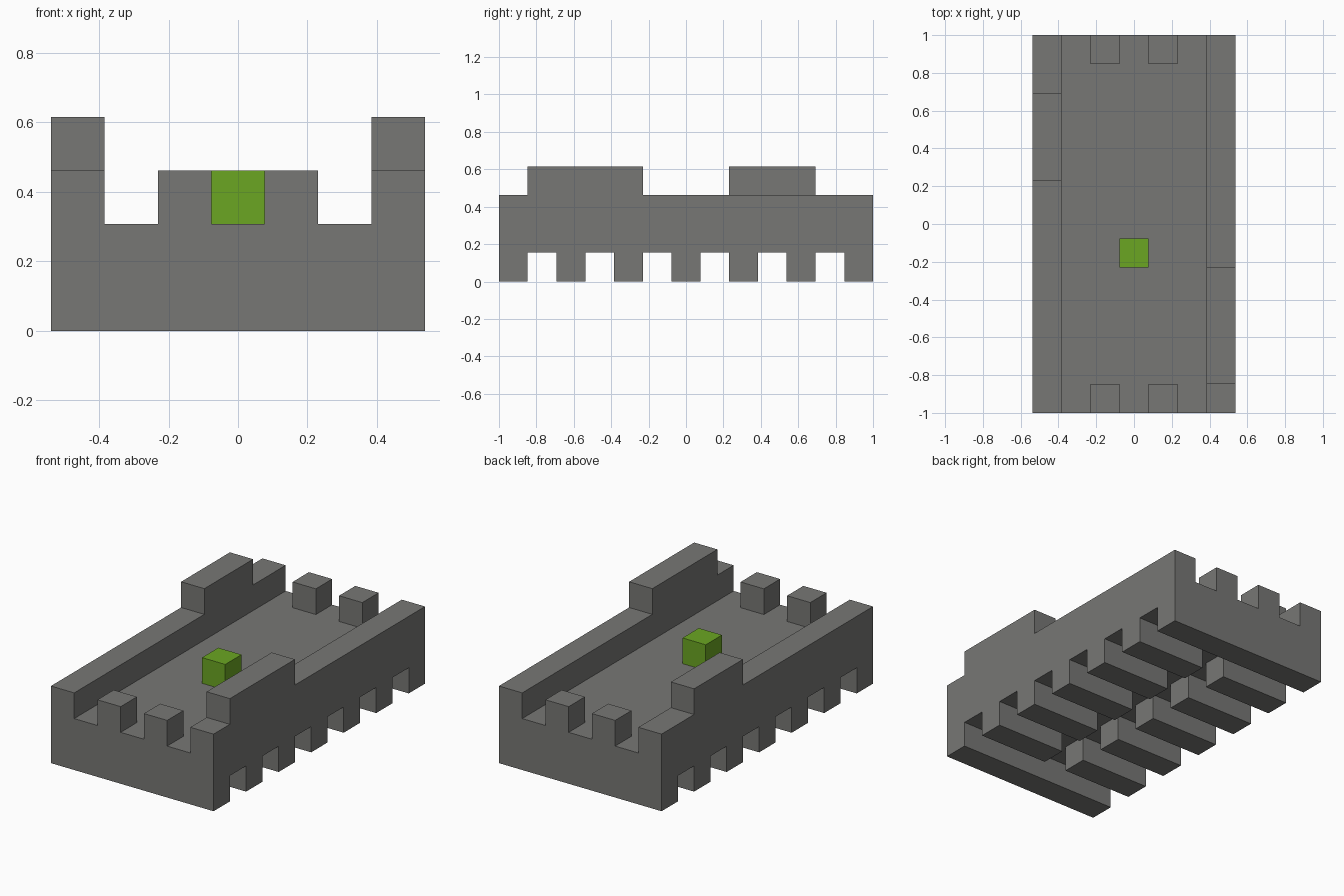
import bpy, bmesh
from mathutils import Vector

UNIT = 2 / 13          # one building block
NX, NY = 7, 13         # deck size in blocks

old = bpy.data.objects.get("Cube")
if old:
    bpy.data.objects.remove(old, do_unlink=True)


def material(name, color):
    mat = bpy.data.materials.new(name)
    mat.use_nodes = True
    mat.diffuse_color = color
    mat.node_tree.nodes["Principled BSDF"].inputs["Base Color"].default_value = color
    return mat


def finish(bm, name, mat):
    """Scale blocks to size and put the mesh in the scene."""
    bmesh.ops.recalc_face_normals(bm, faces=bm.faces[:])
    bmesh.ops.scale(bm, vec=(UNIT, UNIT, UNIT), verts=bm.verts[:])
    mesh = bpy.data.meshes.new(name)
    bm.to_mesh(mesh)
    bm.free()
    mesh.materials.append(mat)
    obj = bpy.data.objects.new(name, mesh)
    bpy.context.collection.objects.link(obj)
    return obj


def raise_cells(bm, level, step, rule):
    """Extrude the horizontal cells at a level that satisfy rule(column, row)."""
    bm.normal_update()
    faces = []
    for f in bm.faces:
        c = f.calc_center_median()
        if abs(f.normal.z) > 0.5 and abs(c.z - level) < 0.1:
            if rule(round(c.x + (NX - 1) / 2), round(c.y + (NY - 1) / 2)):
                faces.append(f)
    out = bmesh.ops.extrude_face_region(bm, geom=faces)["geom"]
    verts = [g for g in out if isinstance(g, bmesh.types.BMVert)]
    bmesh.ops.translate(bm, vec=(0, 0, step), verts=verts)
    left = [f for f in faces if f.is_valid]
    if left:
        bmesh.ops.delete(bm, geom=left, context='FACES')


grey = material("stone grey", (0.185, 0.185, 0.178, 1))
green = material("leaf green", (0.147, 0.38, 0.016, 1))

# Deck plate, divided into block-sized cells
bm = bmesh.new()
bmesh.ops.create_grid(bm, x_segments=NX, y_segments=NY, size=0.5)
for v in bm.verts:
    v.co = Vector((v.co.x * NX, v.co.y * NY, 1))
top = bmesh.ops.extrude_face_region(bm, geom=bm.faces[:], use_keep_orig=True)["geom"]
bmesh.ops.translate(bm, vec=(0, 0, 1),
                    verts=[g for g in top if isinstance(g, bmesh.types.BMVert)])
bmesh.ops.recalc_face_normals(bm, faces=bm.faces[:])

# Side walls, then the two posts at each end
raise_cells(bm, 2, 1, lambda i, j: i in (0, NX - 1))
raise_cells(bm, 2, 1, lambda i, j: i in (2, 4) and j in (0, NY - 1))

# Higher wall sections, staggered left and right
raise_cells(bm, 3, 1, lambda i, j: i == NX - 1 and 1 <= j <= 4)
raise_cells(bm, 3, 1, lambda i, j: i == 0 and 8 <= j <= 10)

# Underside ribs: whole at the ends, split by a central channel between
raise_cells(bm, 1, -1, lambda i, j: j % 2 == 0 and (i != NX // 2 or j in (0, NY - 1)))

bmesh.ops.dissolve_limit(bm, angle_limit=0.01, verts=bm.verts[:], edges=bm.edges[:])
finish(bm, "ribbed_deck", grey)

# Green block standing on the deck
bm = bmesh.new()
bmesh.ops.create_cube(bm, size=1)
bmesh.ops.translate(bm, vec=(0, -1, 2.5), verts=bm.verts[:])
finish(bm, "deck_block", green)
